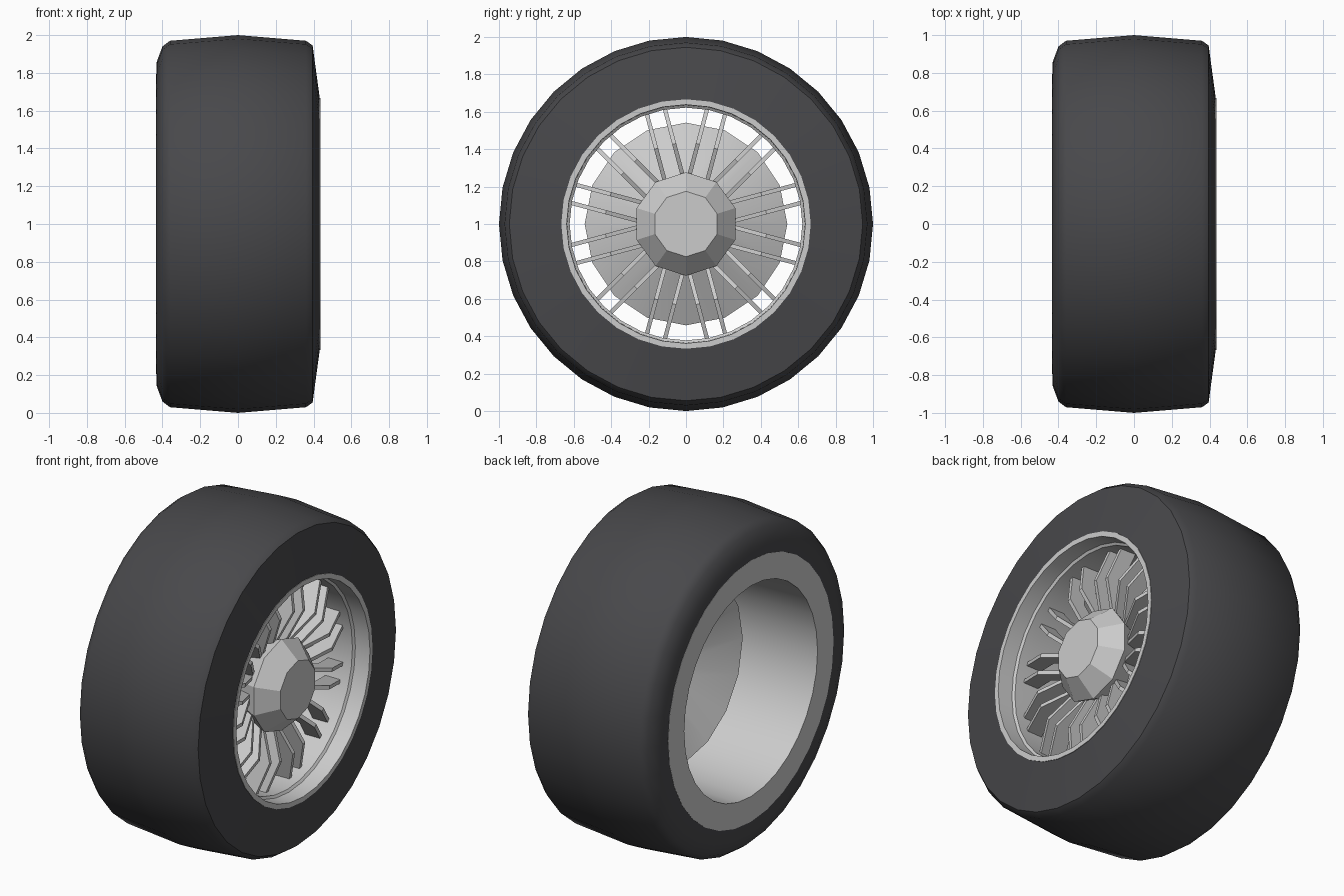
import bpy, bmesh, math
from mathutils import Matrix, Vector

if "Cube" in bpy.data.objects:
    bpy.data.objects.remove(bpy.data.objects["Cube"])

CENTRE = Matrix.Translation((0, 0, 1))


def finish(name, bm, colour=None, smooth=None, closed=True):
    if closed:
        bmesh.ops.recalc_face_normals(bm, faces=bm.faces)
    me = bpy.data.meshes.new(name)
    bm.to_mesh(me)
    bm.free()
    if smooth:
        me.shade_smooth()
        me.set_sharp_from_angle(angle=math.radians(smooth))
    ob = bpy.data.objects.new(name, me)
    bpy.context.collection.objects.link(ob)
    if colour:
        mat = bpy.data.materials.new(name + "_colour")
        mat.diffuse_color = (*colour, 1)
        mat.use_nodes = True
        mat.node_tree.nodes["Principled BSDF"].inputs["Base Color"].default_value = mat.diffuse_color
        me.materials.append(mat)
    return ob


def lathe(name, profile, sides, loop=False, cap=False, **kw):
    """Spin (x, radius) points around the wheel axis, one vertex row at the top."""
    bm = bmesh.new()
    rings = []
    for x, r in profile:
        angles = [math.pi / 2 + 2 * math.pi * i / sides for i in range(sides)]
        rings.append([bm.verts.new((x, r * math.cos(a), 1 + r * math.sin(a))) for a in angles])
    pairs = list(zip(rings, rings[1:])) + ([(rings[-1], rings[0])] if loop else [])
    for a, b in pairs:
        for i in range(sides):
            j = (i + 1) % sides
            bm.faces.new((a[i], a[j], b[j], b[i]))
    if cap:
        bm.faces.new(rings[0])
        bm.faces.new(rings[-1])
    return finish(name, bm, **kw)


# Tyre: rounded inner shoulder, slanted outer side wall
lathe("tyre", [(-0.433, 0.79), (-0.43, 0.86), (-0.40, 0.94), (-0.36, 0.97), (0, 1.0),
               (0.36, 0.97), (0.395, 0.945), (0.433, 0.665), (0.30, 0.665), (-0.40, 0.78)],
      32, loop=True, smooth=40, colour=(0.065, 0.065, 0.07))

# Rim barrel: flat back flange, smooth bore and stepped front lip
lathe("rim_barrel", [(-0.434, 0.79), (-0.434, 0.637), (0.25, 0.622), (0.33, 0.622),
                     (0.34, 0.636), (0.436, 0.638), (0.436, 0.667), (0.28, 0.667),
                     (-0.39, 0.78)],
      32, loop=True, smooth=30)

# Shallow cone behind the spokes, open at the back
lathe("backing_cone", [(0.0, 0.542), (0.19, 0.16)], 16, smooth=40)

# Ten-sided hub with tapered cap
lathe("hub", [(0.13, 0.21), (0.29, 0.277), (0.40, 0.175)], 10, cap=True)

# Spokes: twelve parallel pairs of thin bent blades
bm = bmesh.new()
front = [(0.22, 0.24), (0.43, 0.33), (0.628, 0.27)]
DEPTH, HALF = 0.10, 0.011
for k in range(12):
    turn = CENTRE @ Matrix.Rotation(math.radians(15 + 30 * k), 4, 'X')
    for offset in (-0.05, 0.05):
        loops = [[bm.verts.new(turn @ Vector((x - d, offset + t, r)))
                  for d, t in ((0, -HALF), (0, HALF), (DEPTH, HALF), (DEPTH, -HALF))]
                 for r, x in front]
        for a, b in zip(loops, loops[1:]):
            for i in range(4):
                j = (i + 1) % 4
                bm.faces.new((a[i], a[j], b[j], b[i]))
        bm.faces.new(loops[0])
        bm.faces.new(loops[-1])
finish("spokes", bm)
